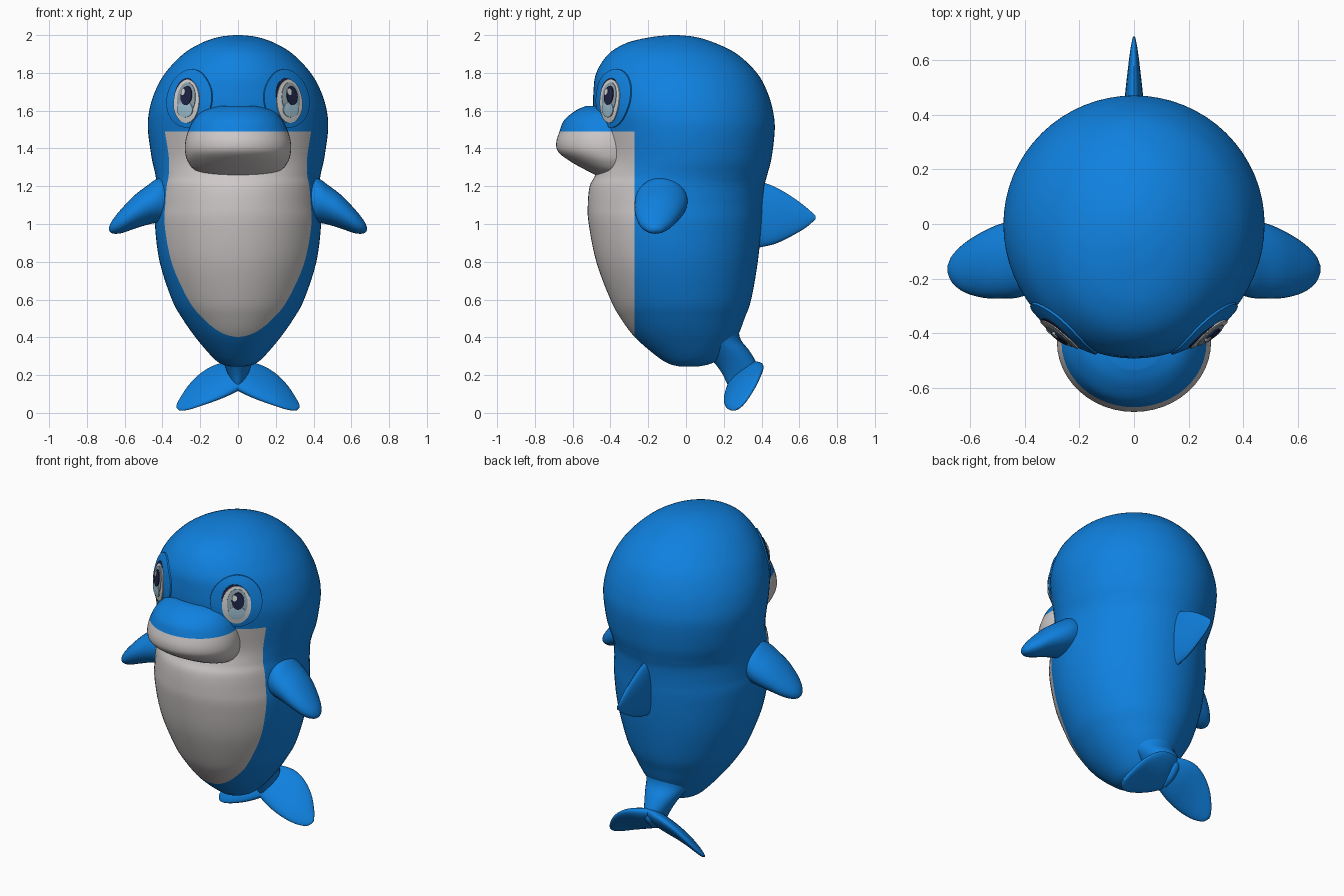
import bpy, bmesh, math
from mathutils import Vector
from mathutils.bvhtree import BVHTree

cube = bpy.data.objects.get("Cube")
if cube:
    bpy.data.objects.remove(cube)


def material(name, r, g, b):
    m = bpy.data.materials.new(name)
    m.use_nodes = True
    m.diffuse_color = (r, g, b, 1)
    bsdf = m.node_tree.nodes["Principled BSDF"]
    bsdf.inputs["Base Color"].default_value = (r, g, b, 1)
    bsdf.inputs["Roughness"].default_value = 0.6
    return m


BLUE = material("ocean blue", 0.005, 0.22, 0.74)
WHITE = material("belly white", 0.62, 0.58, 0.58)
EYE = material("eye white", 0.66, 0.66, 0.66)
IRIS = material("iris grey", 0.28, 0.36, 0.42)
GLOW = material("iris light blue", 0.36, 0.56, 0.68)
NAVY = material("pupil navy", 0.012, 0.018, 0.06)


def spline(rows, steps=5):
    """Catmull-Rom interpolation of parameter rows."""
    out = []
    for i in range(len(rows) - 1):
        p, q, r = rows[max(i - 1, 0)], rows[i], rows[i + 1]
        s = rows[min(i + 2, len(rows) - 1)]
        for k in range(steps):
            t = k / steps
            out.append([b + 0.5 * t * (c - a + t * (2 * a - 5 * b + 4 * c - d
                        + t * (3 * (b - c) + d - a)))
                        for a, b, c, d in zip(p, q, r, s)])
    return out + [list(rows[-1])]


def finish(name, bm, mats):
    me = bpy.data.meshes.new(name)
    bm.to_mesh(me)
    bm.free()
    for m in mats:
        me.materials.append(m)
    ob = bpy.data.objects.new(name, me)
    bpy.context.collection.objects.link(ob)
    bpy.ops.object.select_all(action="DESELECT")
    ob.select_set(True)
    bpy.context.view_layer.objects.active = ob
    bpy.ops.object.shade_smooth_by_angle(angle=math.radians(50))
    return ob


def loft(rows, section, sides=48):
    """Skin elliptical sections; section(row) gives centre and two half axes."""
    bm = bmesh.new()
    loops = []
    for row in spline(rows):
        c, a, b = (Vector(v) for v in section(row))
        angles = [math.tau * k / sides for k in range(sides)]
        loops.append([bm.verts.new(c + a * math.cos(t) + b * math.sin(t)) for t in angles])
    for lo, hi in zip(loops, loops[1:]):
        for k in range(sides):
            n = (k + 1) % sides
            bm.faces.new((lo[k], lo[n], hi[n], hi[k]))
    bm.faces.new(loops[0])
    bm.faces.new(loops[-1])
    bmesh.ops.recalc_face_normals(bm, faces=bm.faces)
    return bm


def split(bm, co, no):
    bmesh.ops.bisect_plane(bm, geom=bm.verts[:] + bm.edges[:] + bm.faces[:],
                           plane_co=co, plane_no=no)


def stacked(row):
    """Horizontal section from height, half width, front y and back y."""
    z, w, front, back = row
    return (0, (front + back) / 2, z), (w, 0, 0), (0, (back - front) / 2, 0)


LIP, SIDE = 1.49, -0.272

# Body and head in one skin, with the belly split off as white
body = loft([
    (0.245, 0.03, -0.03, 0.06), (0.26, 0.09, -0.09, 0.13), (0.3, 0.14, -0.155, 0.2),
    (0.4, 0.225, -0.27, 0.27), (0.5, 0.295, -0.345, 0.31), (0.6, 0.35, -0.4, 0.345),
    (0.8, 0.415, -0.475, 0.38), (1.0, 0.44, -0.515, 0.4), (1.1, 0.435, -0.52, 0.405),
    (1.2, 0.432, -0.51, 0.415), (1.26, 0.437, -0.48, 0.43), (1.35, 0.457, -0.455, 0.453),
    (1.5, 0.477, -0.47, 0.47), (1.6, 0.47, -0.49, 0.46), (1.7, 0.44, -0.49, 0.43),
    (1.8, 0.385, -0.475, 0.375), (1.9, 0.29, -0.41, 0.27), (1.96, 0.19, -0.31, 0.15),
    (1.99, 0.1, -0.18, 0.05), (2.0, 0.02, -0.08, -0.04)], stacked, 64)
split(body, (0, SIDE, 0), (0, 1, 0))
split(body, (0, 0, LIP), (0, 0, 1))
for f in body.faces:
    c = f.calc_center_median()
    f.material_index = int(c.y < SIDE and c.z < LIP)
skin = BVHTree.FromBMesh(body)
finish("body", body, [BLUE, WHITE])

# Snout, blue above the lip line
snout = loft([
    (1.25, 0.12, -0.46, -0.3), (1.28, 0.22, -0.52, -0.25), (1.33, 0.265, -0.61, -0.2),
    (1.38, 0.28, -0.675, -0.18), (1.43, 0.28, -0.687, -0.18), (1.49, 0.265, -0.67, -0.2),
    (1.55, 0.235, -0.645, -0.22), (1.6, 0.185, -0.585, -0.27),
    (1.625, 0.1, -0.53, -0.36)], stacked)
split(snout, (0, 0, LIP), (0, 0, 1))
for f in snout.faces:
    f.material_index = int(f.calc_center_median().z < LIP)
finish("snout", snout, [BLUE, WHITE])

# Dorsal fin: y, centre height, half height, half thickness
finish("dorsal_fin", loft([
    (0.3, 1.05, 0.19, 0.045), (0.4, 1.05, 0.172, 0.037), (0.48, 1.045, 0.147, 0.032),
    (0.57, 1.04, 0.098, 0.022), (0.64, 1.035, 0.05, 0.013), (0.685, 1.035, 0.01, 0.004)],
    lambda r: ((0, r[0], r[1]), (0, 0, r[2]), (r[3], 0, 0)), 24), [BLUE])

# Tail stalk joining the body to the flukes
finish("tail_stalk", loft([
    (0.5, 0.2, -0.1, 0.28), (0.4, 0.15, -0.02, 0.285), (0.33, 0.11, 0.08, 0.335),
    (0.27, 0.08, 0.145, 0.37), (0.21, 0.055, 0.19, 0.385), (0.15, 0.03, 0.22, 0.34),
    (0.12, 0.01, 0.24, 0.28)], stacked, 32), [BLUE])

TILT = math.radians(42)
for side, s in (("left", 1), ("right", -1)):
    # Flipper: x, y, z, half depth, half height
    finish(side + "_flipper", loft([
        (0.34, -0.12, 1.13, 0.12, 0.12), (0.42, -0.13, 1.125, 0.138, 0.118),
        (0.48, -0.135, 1.1, 0.138, 0.104), (0.55, -0.148, 1.062, 0.122, 0.088),
        (0.62, -0.16, 1.014, 0.09, 0.063), (0.665, -0.165, 0.985, 0.05, 0.035),
        (0.682, -0.165, 0.975, 0.012, 0.01)],
        lambda r: ((s * r[0], r[1], r[2]), (0, r[3], 0), (0, 0, r[4])), 32), [BLUE])

    # Fluke: x, y, z, half chord, half thickness, with a tilted chord
    finish(side + "_fluke", loft([
        (-0.02, 0.3, 0.2, 0.1, 0.04), (0.06, 0.305, 0.178, 0.128, 0.042),
        (0.13, 0.305, 0.155, 0.137, 0.038), (0.2, 0.3, 0.122, 0.125, 0.032),
        (0.26, 0.295, 0.083, 0.095, 0.024), (0.305, 0.288, 0.047, 0.05, 0.015),
        (0.325, 0.285, 0.035, 0.012, 0.006)],
        lambda r: ((s * r[0], r[1], r[2]),
                   (0, r[3] * math.cos(TILT), r[3] * math.sin(TILT)),
                   (0, -r[4] * math.sin(TILT), r[4] * math.cos(TILT))), 32), [BLUE])

    # Eye: thin oval plates laid on the head
    normal = Vector((0.62 * s, -0.78, 0)).normalized()
    across = Vector((0, 0, 1)).cross(normal)
    centre = Vector((0.265 * s, -0.395, 1.665))

    def plate(name, u, v, ru, rv, lift, mat, segs=40, rings=6):
        bm = bmesh.new()

        def place(a, b):
            p = centre + across * a + Vector((0, 0, b))
            hit = skin.ray_cast(p + normal * 0.5, -normal)[0]
            return bm.verts.new((hit or p) + normal * lift)

        mid = place(u, v)
        last = None
        for i in range(1, rings + 1):
            q = i / rings
            ring = [place(u + ru * q * math.cos(math.tau * k / segs),
                          v + rv * q * math.sin(math.tau * k / segs)) for k in range(segs)]
            for k in range(segs):
                n = (k + 1) % segs
                bm.faces.new((last[k], ring[k], ring[n], last[n]) if last
                             else (mid, ring[k], ring[n]))
            last = ring
        # Rim turned back towards the head
        rim = [bm.verts.new(w.co - normal * 0.008) for w in last]
        for k in range(segs):
            n = (k + 1) % segs
            bm.faces.new((last[k], rim[k], rim[n], last[n]))
        finish(f"{side}_{name}", bm, [mat])

    plate("eye_surround", 0, 0, 0.15, 0.155, 0.009, BLUE)
    plate("eye_lash", -0.01, 0.018, 0.075, 0.09, 0.012, NAVY)
    plate("eye_white", 0, -0.015, 0.084, 0.115, 0.015, EYE)
    plate("eye_iris", 0.004, 0.0, 0.06, 0.085, 0.018, IRIS)
    plate("eye_glow", 0.0, -0.058, 0.05, 0.042, 0.021, GLOW)
    plate("eye_pupil", 0.008, 0.015, 0.036, 0.05, 0.024, NAVY)
    plate("eye_highlight", -0.012, 0.035, 0.014, 0.018, 0.027, EYE)
